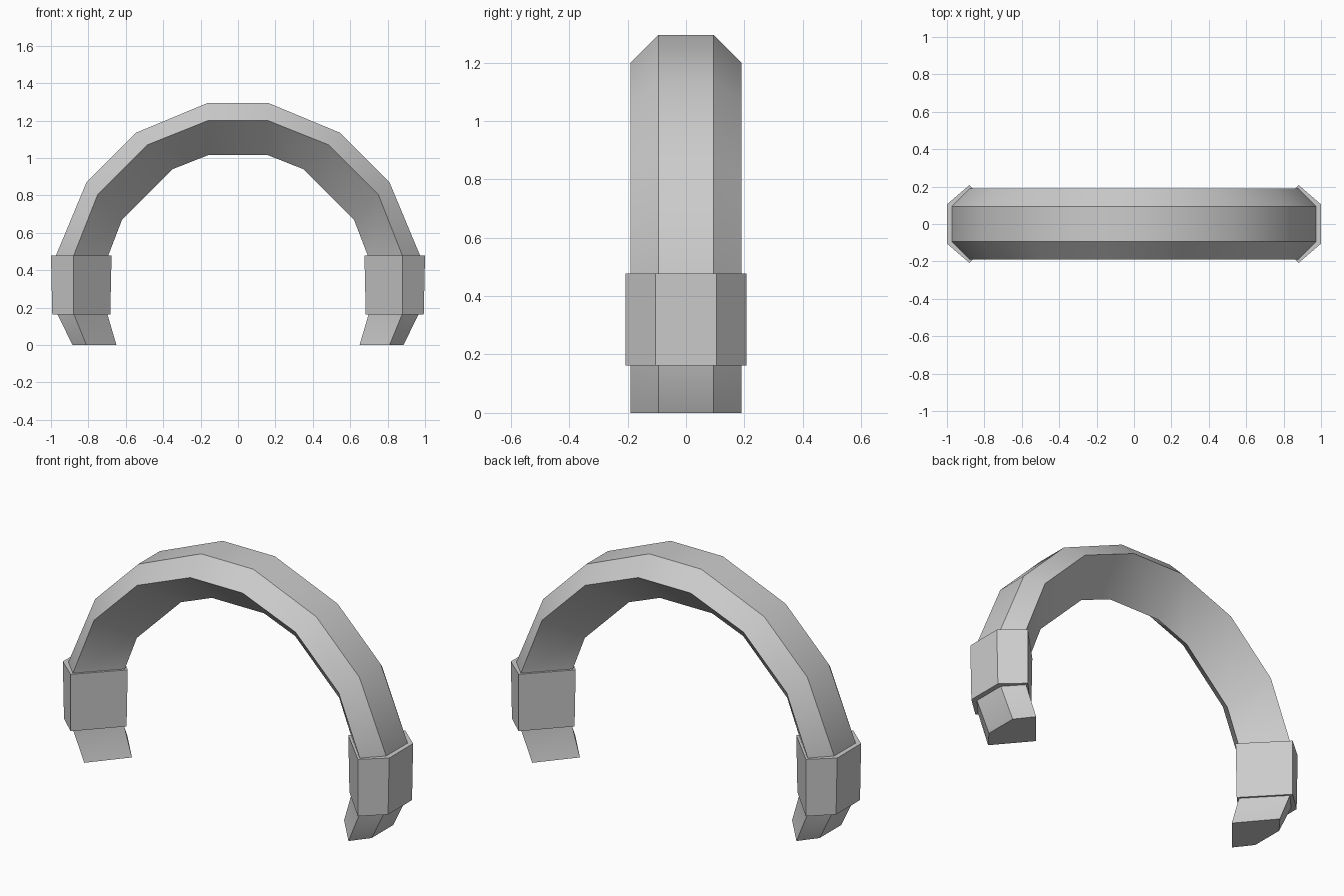
import bpy, bmesh, math

if "Cube" in bpy.data.objects:
    bpy.data.objects.remove(bpy.data.objects["Cube"])

grey = bpy.data.materials.new("light grey")
grey.diffuse_color = (0.6, 0.6, 0.6, 1)
grey.use_nodes = True
grey.node_tree.nodes["Principled BSDF"].inputs["Base Color"].default_value = grey.diffuse_color


def loft(name, stations, half_mid, half_out, smooth):
    """Skin a five-sided section (ridge inside, flat outside) along stations
    given as (outer xz, middle xz, inner xz)."""
    bm = bmesh.new()
    rings = []
    for out, mid, inn in stations:
        section = [(out, -half_out), (out, half_out), (mid, half_mid),
                   (inn, 0), (mid, -half_mid)]
        rings.append([bm.verts.new((p[0], y, p[1])) for p, y in section])
    for a, b in zip(rings, rings[1:]):
        for i in range(5):
            j = (i + 1) % 5
            bm.faces.new((a[i], a[j], b[j], b[i]))
    bm.faces.new(rings[0])
    bm.faces.new(rings[-1])
    bmesh.ops.recalc_face_normals(bm, faces=bm.faces[:])
    me = bpy.data.meshes.new(name)
    bm.to_mesh(me)
    bm.free()
    me.materials.append(grey)
    ob = bpy.data.objects.new(name, me)
    bpy.context.collection.objects.link(ob)
    if smooth:
        bpy.ops.object.select_all(action='DESELECT')
        ob.select_set(True)
        bpy.context.view_layer.objects.active = ob
        bpy.ops.object.shade_smooth_by_angle(angle=math.radians(32))
    return ob


def mirror(stations):
    return [tuple((-x, z) for x, z in s) for s in stations]


# Arch: right half from the foot to the crown, mirrored to the left
half = [
    ((0.885, 0.0), (0.81, 0.0), (0.65, 0.0)),
    ((0.968, 0.17), (0.88, 0.17), (0.70, 0.17)),
    ((0.975, 0.475), (0.88, 0.475), (0.695, 0.475)),
    ((0.81, 0.87), (0.75, 0.805), (0.62, 0.67)),
    ((0.545, 1.135), (0.485, 1.07), (0.35, 0.94)),
    ((0.16, 1.295), (0.16, 1.20), (0.16, 1.015)),
]
loft("arch", half + mirror(half)[::-1], 0.19, 0.094, True)

# Cuffs: thicker sleeves around both legs
cuff = [
    ((0.993, 0.163), (0.88, 0.163), (0.683, 0.163)),
    ((1.0, 0.478), (0.88, 0.478), (0.676, 0.478)),
]
loft("right_cuff", cuff, 0.208, 0.105, False)
loft("left_cuff", mirror(cuff), 0.208, 0.105, False)
